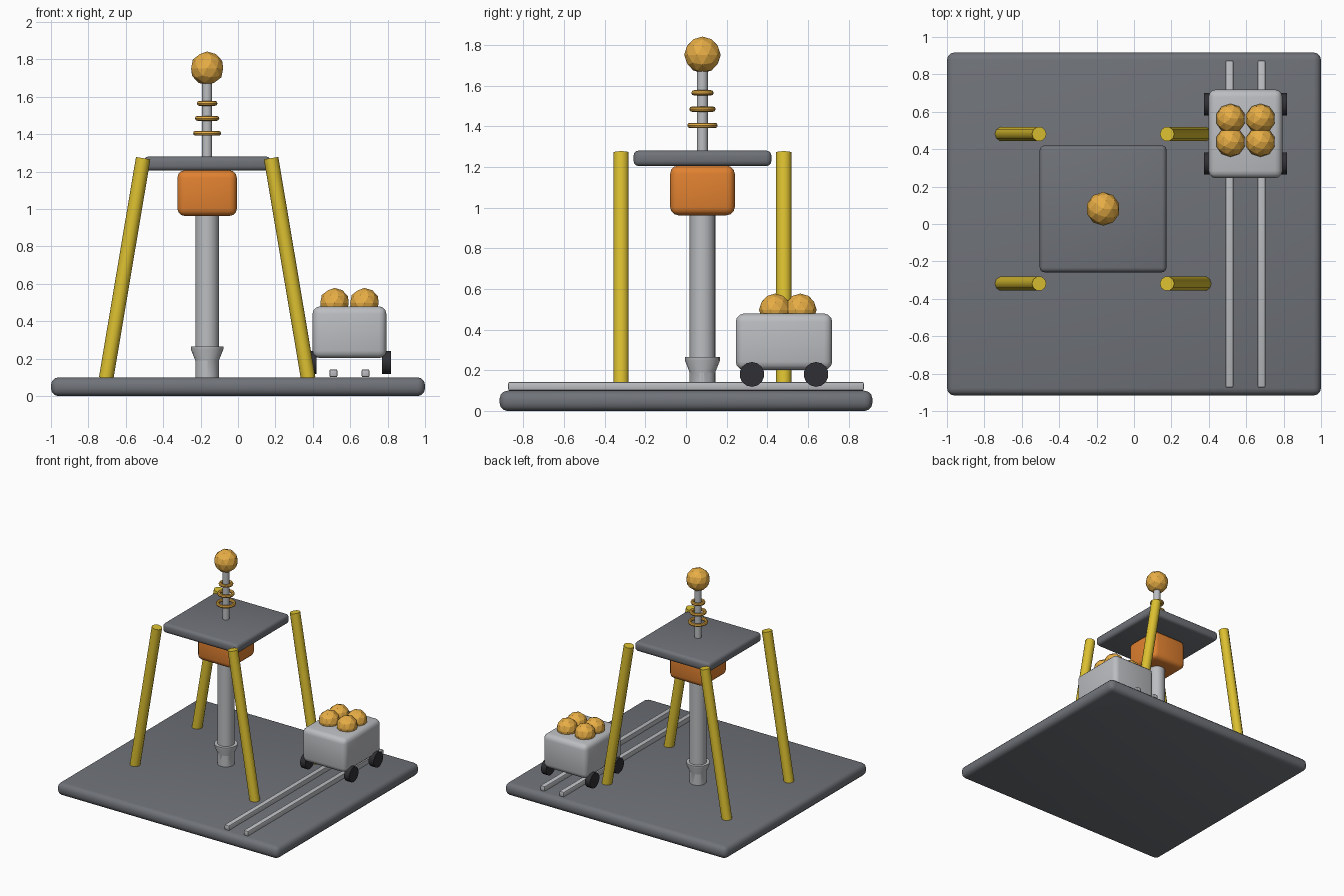
import bpy, math
from mathutils import Vector

if "Cube" in bpy.data.objects:
    bpy.data.objects.remove(bpy.data.objects["Cube"])


def material(name, rgb):
    m = bpy.data.materials.new(name)
    m.diffuse_color = (*rgb, 1)
    m.use_nodes = True
    m.node_tree.nodes["Principled BSDF"].inputs["Base Color"].default_value = m.diffuse_color
    return m


YELLOW = material("yellow_paint", (0.72, 0.53, 0.03))
ORANGE = material("orange_paint", (0.75, 0.22, 0.03))
GOLD = material("gold", (0.8, 0.42, 0.06))
DARK = material("dark_grey", (0.16, 0.17, 0.19))
LIGHT = material("light_grey", (0.5, 0.51, 0.53))
BLACK = material("black_rubber", (0.03, 0.03, 0.035))


def finish(name, mat, smooth=True):
    ob = bpy.context.object
    ob.name = name
    ob.data.materials.append(mat)
    if smooth:
        bpy.ops.object.shade_smooth_by_angle(angle=math.radians(40))
    return ob


def box(name, centre, size, bevel, mat, segments=3):
    bpy.ops.mesh.primitive_cube_add(size=1, location=centre)
    bpy.context.object.scale = size
    bpy.ops.object.transform_apply(location=False, rotation=False, scale=True)
    mod = bpy.context.object.modifiers.new("rounded", 'BEVEL')
    mod.width, mod.segments = bevel, segments
    bpy.ops.object.modifier_apply(modifier=mod.name)
    return finish(name, mat)


def rod(name, a, b, radius, sides, mat, smooth=True):
    a, b = Vector(a), Vector(b)
    bpy.ops.mesh.primitive_cylinder_add(
        vertices=sides, radius=radius, depth=(b - a).length, location=(a + b) / 2,
        rotation=(b - a).to_track_quat('Z', 'Y').to_euler())
    return finish(name, mat, smooth)


def ball(name, centre, radius):
    bpy.ops.mesh.primitive_ico_sphere_add(subdivisions=2, radius=radius, location=centre)
    return finish(name, GOLD, False)


def lathe(name, x, y, profile, sides, mat):
    n = len(profile)
    verts = [(x + r * math.cos(t), y + r * math.sin(t), z)
             for t in (2 * math.pi * i / sides for i in range(sides)) for r, z in profile]
    faces = [(i * n + j, (i + 1) % sides * n + j, (i + 1) % sides * n + j + 1, i * n + j + 1)
             for i in range(sides) for j in range(n - 1)]
    faces.append([i * n + n - 1 for i in range(sides)])
    faces.append([i * n for i in reversed(range(sides))])
    me = bpy.data.meshes.new(name)
    me.from_pydata(verts, [], faces)
    ob = bpy.data.objects.new(name, me)
    bpy.context.collection.objects.link(ob)
    bpy.ops.object.select_all(action='DESELECT')
    ob.select_set(True)
    bpy.context.view_layer.objects.active = ob
    return finish(name, mat)


CX, CY = -0.165, 0.081  # drill centre

# Ground slab and upper platform
box("base_slab", (0, 0, 0.05), (2, 1.834, 0.1), 0.04, DARK)
box("platform", (CX, CY, 1.243), (0.678, 0.678, 0.076), 0.025, DARK)

# Splayed legs
for sx, side in ((-1, "left"), (1, "right")):
    for sy, end in ((-1, "front"), (1, "back")):
        y = CY + sy * 0.4
        rod(f"{end}_{side}_leg", (CX + sx * 0.54, y, 0.095), (CX + sx * 0.342, y, 1.272),
            0.039, 10, YELLOW)

# Drill column with flared collar, motor housing
rod("drill_column", (CX, CY, 0.095), (CX, CY, 1.0), 0.063, 16, LIGHT)
lathe("drill_collar", CX, CY,
      [(0.063, 0.095), (0.063, 0.19), (0.087, 0.25), (0.087, 0.266)], 16, LIGHT)
box("motor_housing", (CX, CY, 1.085), (0.318, 0.318, 0.244), 0.04, ORANGE)

# Antenna mast with rings and ball
rod("mast", (CX, CY, 1.27), (CX, CY, 1.7), 0.027, 12, LIGHT)
for i, (z, r) in enumerate(((1.405, 0.062), (1.485, 0.052), (1.565, 0.042))):
    bpy.ops.mesh.primitive_torus_add(location=(CX, CY, z), major_radius=r, minor_radius=0.013,
                                     major_segments=20, minor_segments=8)
    finish(f"mast_ring_{i + 1}", GOLD)
ball("mast_ball", (CX, CY, 1.752), 0.09)

# Rails
for x, side in ((0.51, "left"), (0.682, "right")):
    box(f"{side}_rail", (x, 0, 0.122), (0.042, 1.75, 0.042), 0.008, LIGHT, 2)

# Ore cart: tub, wheels and load
KX, KY = 0.596, 0.482
box("cart_tub", (KX, KY, 0.341), (0.395, 0.474, 0.277), 0.04, LIGHT)
for sx, side in ((-1, "left"), (1, "right")):
    for sy, end in ((-1, "front"), (1, "back")):
        y = KY + sy * 0.158
        rod(f"cart_{end}_{side}_wheel", (KX + sx * 0.175, y, 0.18), (KX + sx * 0.221, y, 0.18),
            0.061, 14, BLACK)
        ball(f"ore_{end}_{side}", (KX + sx * 0.08, 0.501 + sy * 0.062, 0.498), 0.08)
